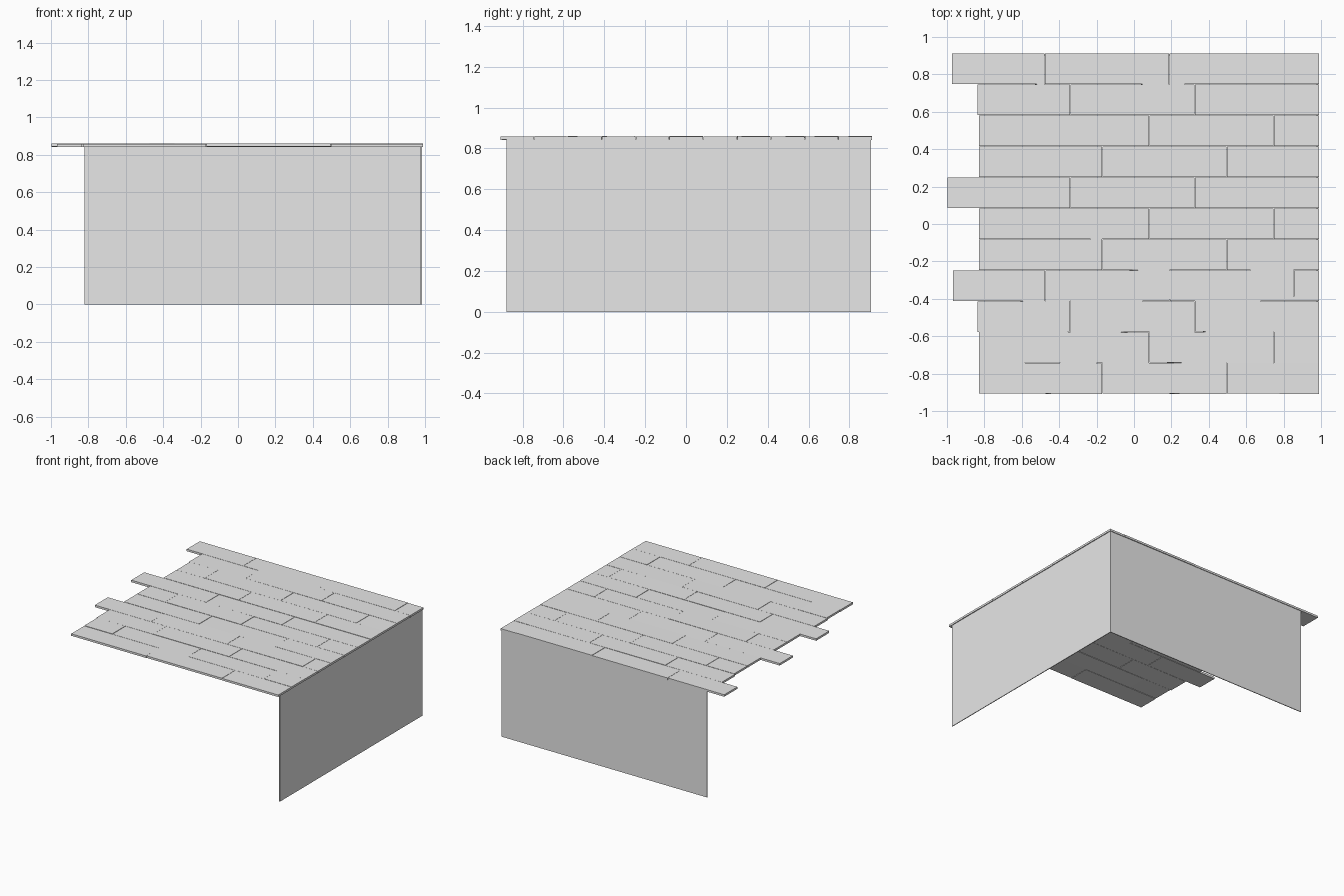
import bpy, bmesh, random
from mathutils import Matrix, Vector

random.seed(4)
if "Cube" in bpy.data.objects:
    bpy.data.objects.remove(bpy.data.objects["Cube"])

grey = bpy.data.materials.new("light_grey")
grey.use_nodes = True
grey.diffuse_color = (0.8, 0.8, 0.8, 1)
grey.node_tree.nodes["Principled BSDF"].inputs["Base Color"].default_value = (0.8, 0.8, 0.8, 1)


def box(name, low, high, yaw=0, roll=0):
    low, high = Vector(low), Vector(high)
    mesh = bpy.data.meshes.new(name)
    bm = bmesh.new()
    bmesh.ops.create_cube(bm, size=1, matrix=Matrix.Diagonal((*(high - low), 1)))
    bm.to_mesh(mesh)
    bm.free()
    mesh.materials.append(grey)
    obj = bpy.data.objects.new(name, mesh)
    obj.location = (low + high) / 2
    obj.rotation_euler = (roll, 0, yaw)
    bpy.context.collection.objects.link(obj)
    return obj


# Floor boards: each row has a left end and a first joint, back to front
BOARD, ROW, RIGHT, BACK = 0.665, 0.1655, 0.99, 0.912
BOTTOM, TOP, GAP = 0.843, 0.859, 0.002
rows = [(-0.975, -0.477), (-0.838, -0.34), (-0.83, -0.583), (-0.83, -0.17),
        (-0.998, -0.34), (-0.83, -0.583), (-0.83, -0.17), (-0.97, -0.475),
        (-0.838, -0.34), (-0.83, -0.583), (-0.83, -0.17)]
for r, (left, joint) in enumerate(rows):
    y = BACK - r * ROW
    n = 0
    while left < RIGHT - 0.01:
        end = min(joint, RIGHT)
        lift = random.uniform(-0.001, 0.001)
        box(f"floor_board_{r + 1}_{n + 1}",
            (left + GAP / 2, y - ROW + GAP / 2, BOTTOM + lift),
            (end - GAP / 2, y - GAP / 2, TOP + lift),
            random.uniform(-0.002, 0.002), random.uniform(-0.005, 0.005))
        left, joint, n = end, joint + BOARD, n + 1

# Two thin walls meeting at the back left corner
box("back_wall", (-0.82, 0.9, 0), (0.983, 0.906, BOTTOM))
box("left_wall", (0.977, -0.88, 0), (0.983, 0.9, BOTTOM))
